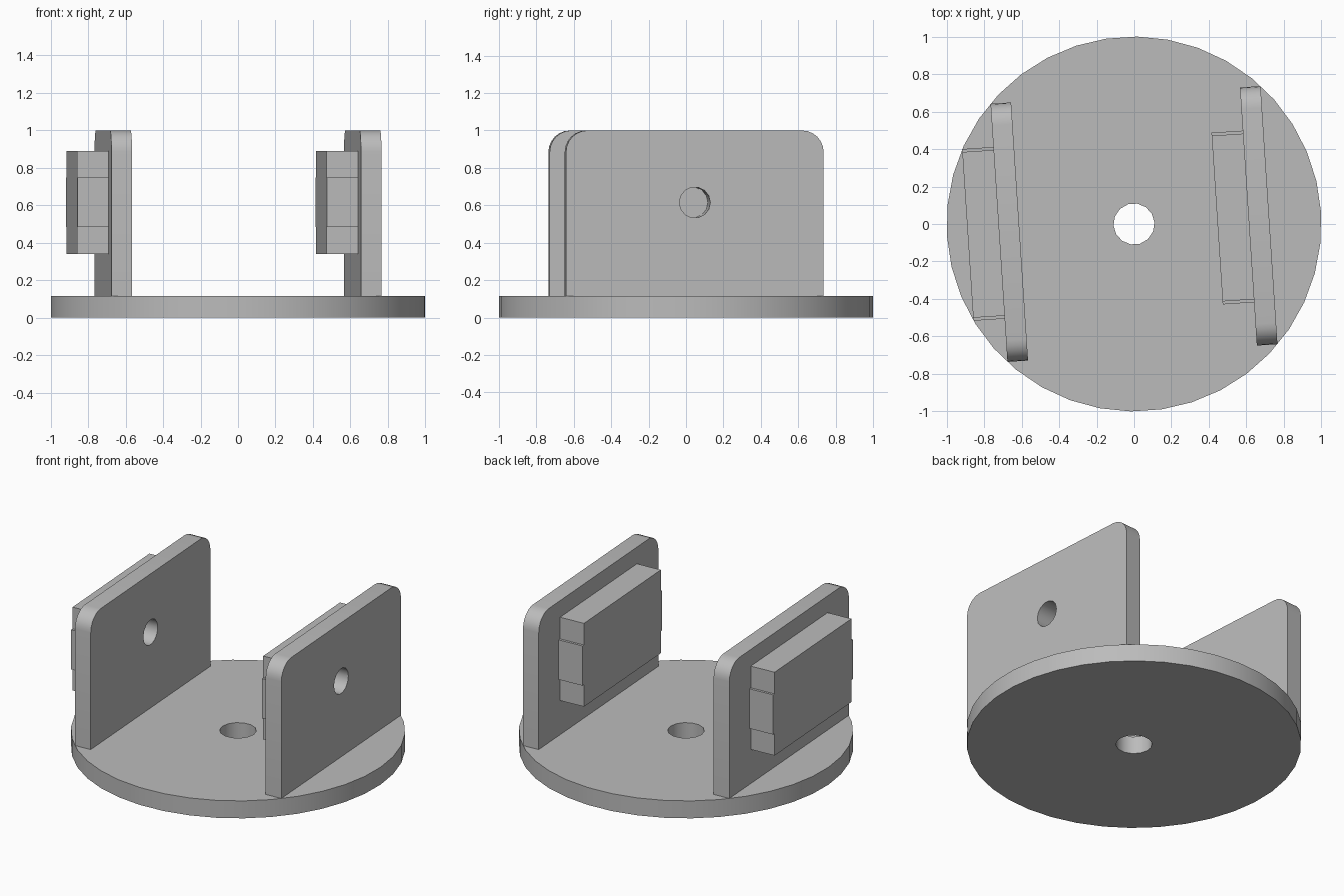
import bpy
import bmesh
from math import sin, cos, pi, radians
from mathutils import Matrix, Vector

cube = bpy.data.objects.get("Cube")
if cube:
    bpy.data.objects.remove(cube, do_unlink=True)

TURN = Matrix.Rotation(radians(3.75), 4, 'Z')
PLATE_INNER, PLATE_OUTER = 0.612, 0.722
BASE_TOP = 0.115
HOLE_Z = 0.615

grey = bpy.data.materials.new("plain grey")
grey.use_nodes = True
grey.diffuse_color = (0.5, 0.5, 0.5, 1)
grey.node_tree.nodes["Principled BSDF"].inputs["Base Color"].default_value = (0.5, 0.5, 0.5, 1)


def arc(cx, cy, radius, start, end, steps):
    """Points along an arc, both ends included."""
    return [(cx + radius * cos(start + (end - start) * i / steps),
             cy + radius * sin(start + (end - start) * i / steps))
            for i in range(steps + 1)]


def circle(cx, cy, radius, sides):
    return arc(cx, cy, radius, 0, 2 * pi, sides)[:-1]


def prism(name, outline, low, high, axis):
    """Extrude a flat outline along x (outline in y, z) or z (outline in x, y)."""
    bm = bmesh.new()
    if axis == 'X':
        verts = [bm.verts.new((low, a, b)) for a, b in outline]
        step = Vector((high - low, 0, 0))
    else:
        verts = [bm.verts.new((a, b, low)) for a, b in outline]
        step = Vector((0, 0, high - low))
    face = bm.faces.new(verts)
    result = bmesh.ops.extrude_face_region(bm, geom=[face], use_keep_orig=True)
    moved = [v for v in result["geom"] if isinstance(v, bmesh.types.BMVert)]
    bmesh.ops.translate(bm, verts=moved, vec=step)
    bmesh.ops.recalc_face_normals(bm, faces=bm.faces[:])
    bm.transform(TURN)
    mesh = bpy.data.meshes.new(name)
    bm.to_mesh(mesh)
    bm.free()
    mesh.materials.append(grey)
    obj = bpy.data.objects.new(name, mesh)
    bpy.context.collection.objects.link(obj)
    return obj


def activate(obj):
    bpy.ops.object.select_all(action='DESELECT')
    obj.select_set(True)
    bpy.context.view_layer.objects.active = obj


def drill(parts, cutter):
    """Cut the same hole through every part, then discard the cutter."""
    cutter.hide_render = True
    for part in parts:
        mod = part.modifiers.new("hole", 'BOOLEAN')
        mod.object = cutter
        mod.operation = 'DIFFERENCE'
        mod.solver = 'EXACT'
        activate(part)
        bpy.ops.object.modifier_apply(modifier=mod.name)
    bpy.data.objects.remove(cutter, do_unlink=True)


# Round base with a centre hole
base = prism("round_base", circle(0, 0, 1, 38), 0, BASE_TOP, 'Z')
drill([base], prism("centre_cutter", circle(0, 0, 0.11, 14), -0.1, 0.3, 'Z'))
parts = [base]

# Upright plate outline with rounded top corners
half, radius = 0.69, 0.115
plate_outline = [(-half, BASE_TOP), (half, BASE_TOP)]
plate_outline += arc(half - radius, 1 - radius, radius, 0, pi / 2, 6)
plate_outline += arc(radius - half, 1 - radius, radius, pi / 2, pi, 6)

# Block outline with a shallow tab on each end
body, tab = 0.443, 0.459
right_side = [(body, 0.34), (body, 0.485), (tab, 0.485),
              (tab, 0.747), (body, 0.747), (body, 0.89)]
block_outline = right_side + [(-y, z) for y, z in reversed(right_side)]

# Two uprights, each carrying a block on its -x face
for side, inner in (("left", PLATE_INNER), ("right", -PLATE_OUTER)):
    outer = inner + PLATE_OUTER - PLATE_INNER
    plate = prism(side + "_upright_plate", plate_outline, inner, outer, 'X')
    block = prism(side + "_mounting_block", block_outline, inner - 0.167, inner, 'X')
    cutter = prism(side + "_hole_cutter", circle(0, HOLE_Z, 0.083, 14),
                   inner - 0.09, outer + 0.1, 'X')
    drill([plate, block], cutter)
    parts += [plate, block]

# Smooth the curved walls, keep the edges crisp
for part in parts:
    activate(part)
    bpy.ops.object.shade_smooth_by_angle(angle=radians(30))
